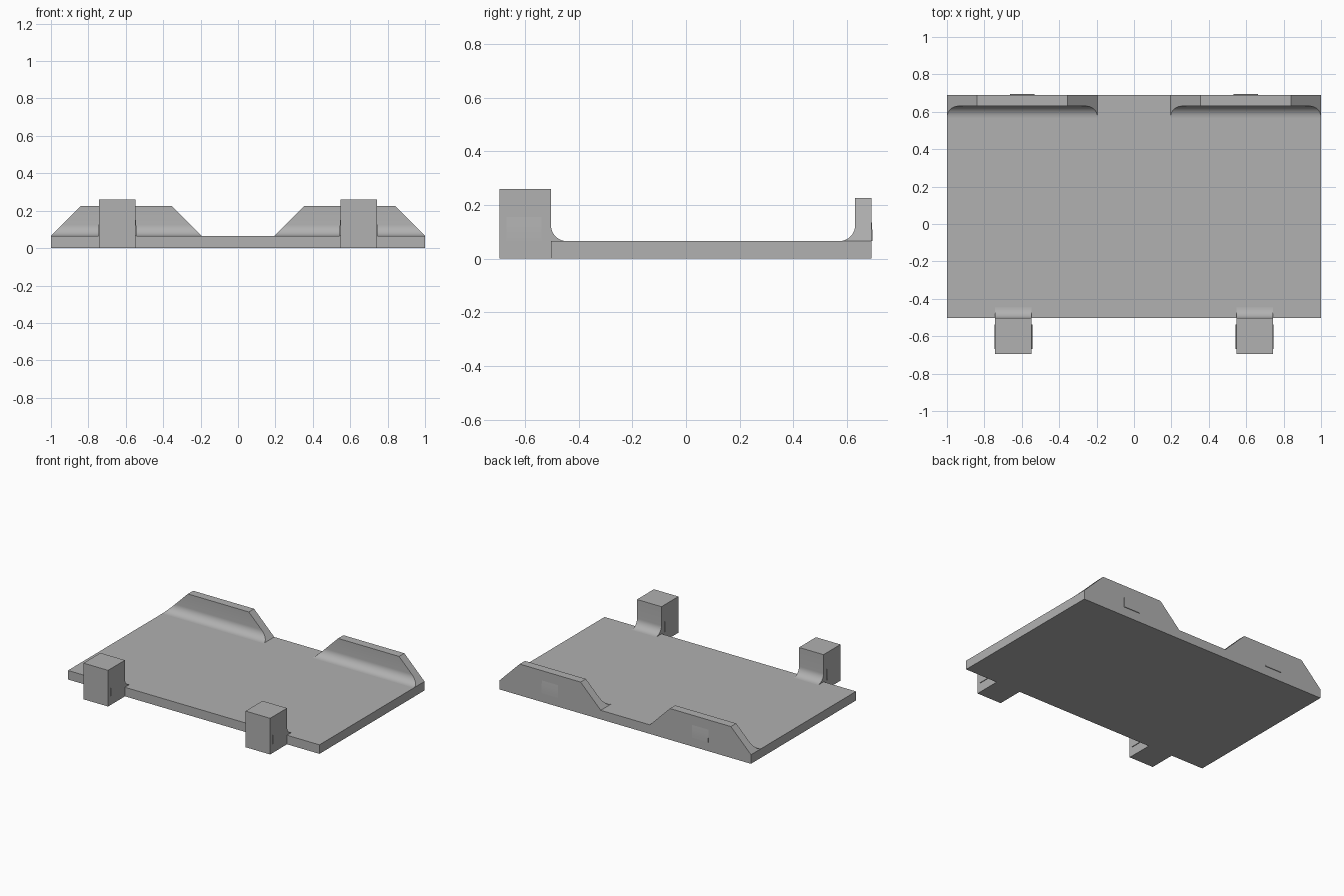
import bpy, bmesh, math
from mathutils import Matrix

cube = bpy.data.objects.get("Cube")
if cube:
    bpy.data.objects.remove(cube, do_unlink=True)

grey = bpy.data.materials.new("plain grey")
grey.use_nodes = True
COLOUR = (0.44, 0.44, 0.44, 1)
grey.diffuse_color = COLOUR
grey.node_tree.nodes["Principled BSDF"].inputs["Base Color"].default_value = COLOUR

DECK = 0.065             # top of the base plate
FRONT, BACK = -0.503, 0.69
RADIUS = 0.06            # fillet radius
STEPS = 10


def prism(name, profile, x0, x1, slope=0, matrix=None):
    """Extrude a (y, z) profile along x; slope draws the ends in above the deck."""
    bm = bmesh.new()
    ends = []
    for x, inward in ((x0, slope), (x1, -slope)):
        ends.append([bm.verts.new((x + inward * (z - DECK), y, z)) for y, z in profile])
    a, b = ends
    bm.faces.new(a)
    bm.faces.new(b[::-1])
    for i in range(len(a)):
        j = (i + 1) % len(a)
        bm.faces.new((a[i], b[i], b[j], a[j]))
    bmesh.ops.recalc_face_normals(bm, faces=bm.faces)
    if matrix:
        bm.transform(matrix)
    mesh = bpy.data.meshes.new(name)
    bm.to_mesh(mesh)
    bm.free()
    mesh.materials.append(grey)
    ob = bpy.data.objects.new(name, mesh)
    bpy.context.collection.objects.link(ob)
    bpy.ops.object.select_all(action="DESELECT")
    ob.select_set(True)
    bpy.context.view_layer.objects.active = ob
    bpy.ops.object.shade_smooth_by_angle(angle=math.radians(25))
    return ob


def fillet(wall, side):
    """Concave arc from the wall down to the deck; side is the y direction."""
    pts = []
    for i in range(STEPS + 1):
        t = i / STEPS * math.pi / 2
        pts.append((wall + side * RADIUS * (1 - math.cos(t)),
                    DECK + RADIUS * (1 - math.sin(t))))
    return pts


def bump(name, x, y, angle):
    """Shallow snap ridge, flat underneath and fading into the wall above."""
    profile = [(-0.01, DECK), (0.005, DECK), (0.0045, 0.09),
               (0.003, 0.12), (0, 0.155), (-0.01, 0.155)]
    prism(name, profile, -0.065, 0.065,
          matrix=Matrix.Translation((x, y, 0)) @ Matrix.Rotation(angle, 4, "Z"))


# Base plate
prism("base_plate", [(FRONT, 0), (BACK, 0), (BACK, DECK), (FRONT, DECK)], -1, 1)

post_profile = [(-0.695, 0), (FRONT, 0), (FRONT, DECK)] + \
    fillet(FRONT, 1)[::-1] + [(FRONT, 0.26), (-0.695, 0.26)]
lug_profile = [(BACK, DECK), (BACK, 0.225), (0.63, 0.225)] + fillet(0.63, -1)

for side, s in (("left", 1), ("right", -1)):
    # Front post with a filleted foot and a ridge on both flanks
    inner, outer = 0.547, 0.742
    x0, x1 = sorted((s * inner, s * outer))
    prism(side + "_front_post", post_profile, x0, x1)
    bump(side + "_post_ridge_a", x1, -0.603, -math.pi / 2)
    bump(side + "_post_ridge_b", x0, -0.603, math.pi / 2)

    # Back lug with sloping ends, a filleted foot and a ridge behind
    x0, x1 = sorted((s * 0.195, s))
    prism(side + "_back_lug", lug_profile, x0, x1, slope=1)
    bump(side + "_lug_ridge", s * 0.598, BACK, 0)
